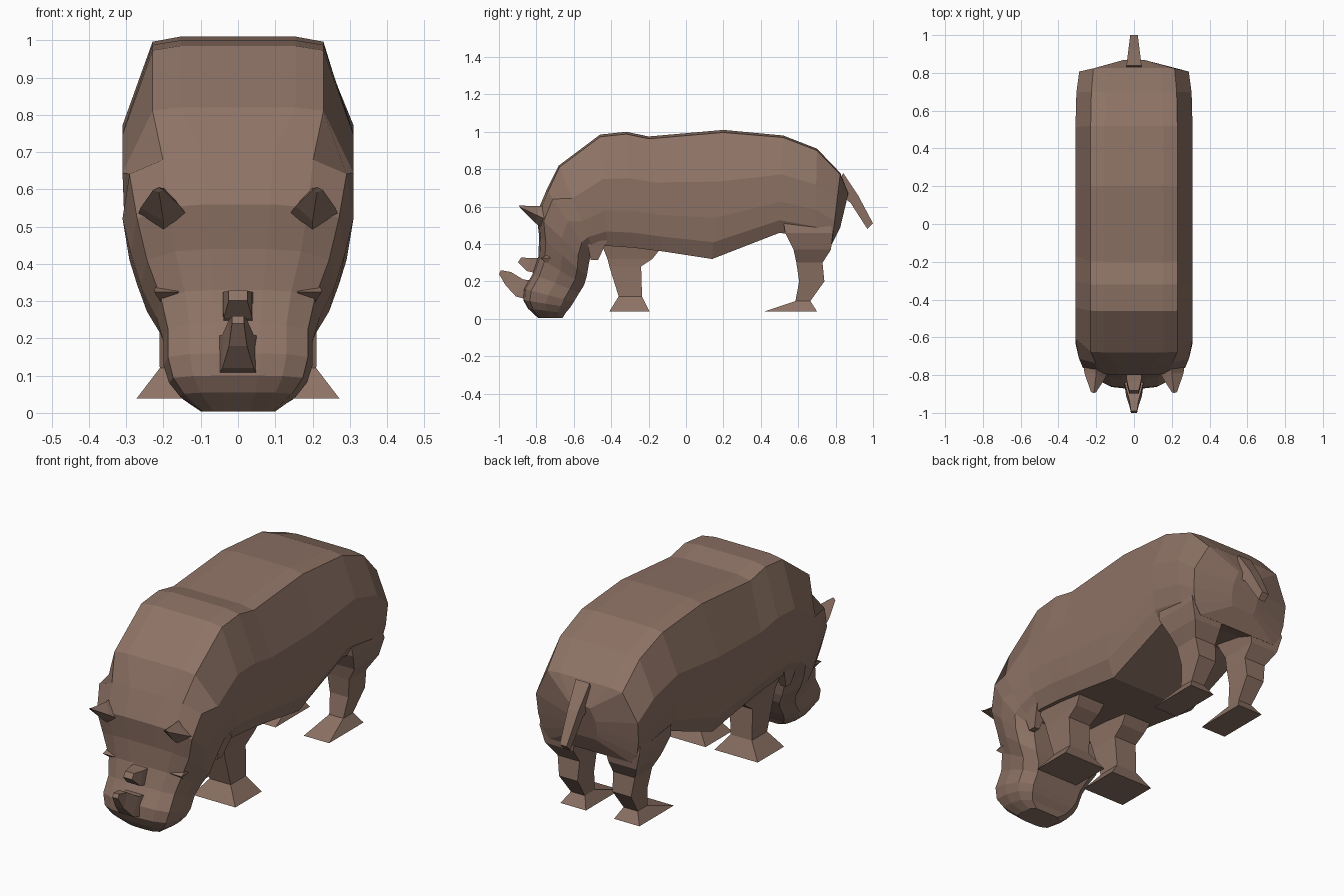
import bpy, bmesh
from mathutils import Vector

if "Cube" in bpy.data.objects:
    bpy.data.objects.remove(bpy.data.objects["Cube"])

hide = bpy.data.materials.new("warm brown hide")
hide.use_nodes = True
hide.diffuse_color = (0.27, 0.17, 0.13, 1)
hide.node_tree.nodes["Principled BSDF"].inputs["Base Color"].default_value = (0.27, 0.17, 0.13, 1)


def loft(name, rings, mirror=False):
    """Skin a list of closed rings, cap both ends, keep flat faces."""
    bm = bmesh.new()
    rows = [[bm.verts.new(p) for p in ring] for ring in rings]
    for a, b in zip(rows, rows[1:]):
        n = len(a)
        for i in range(n):
            j = (i + 1) % n
            bm.faces.new((a[i], a[j], b[j], b[i]))
    bm.faces.new(rows[0])
    bm.faces.new(rows[-1])
    bmesh.ops.recalc_face_normals(bm, faces=bm.faces)
    mesh = bpy.data.meshes.new(name)
    bm.to_mesh(mesh)
    bm.free()
    mesh.materials.append(hide)
    obj = bpy.data.objects.new(name, mesh)
    bpy.context.collection.objects.link(obj)
    if mirror:
        obj.modifiers.new("Mirror", "MIRROR")
    return obj


def slice_ring(profile, top, bottom, width):
    """Symmetric cross-section between a top and a bottom (y, z) point."""
    t, b = Vector((0, *top)), Vector((0, *bottom))
    half = [(t.lerp(b, f), w * width) for w, f in profile]
    right = [p + Vector((w, 0, 0)) for p, w in half]
    left = [p - Vector((w, 0, 0)) for p, w in reversed(half)]
    return right + left


def box_ring(z, y0, y1, x0, x1):
    return [(x0, y0, z), (x1, y0, z), (x1, y1, z), (x0, y1, z)]


def spike_ring(y, z, w, dy, dz):
    """Small rectangle centred on x = 0, its height running along (dy, dz)."""
    return [(-w, y - dy, z - dz), (w, y - dy, z - dz),
            (w, y + dy, z + dz), (-w, y + dy, z + dz)]


# Torso and head in one skin, from rump to chin
TORSO = [(.5, 0), (.74, .02), (1, .4), (.985, .68), (.93, .87), (.8, 1)]
HEAD = [(.3, 0), (.65, .03), (.94, .14), (1, .48), (.94, .8), (.68, 1)]
torso = [
    ((.868, .67), (.825, .49), .08),
    ((.825, .78), (.78, .40), .29),
    ((.70, .91), (.69, .43), .305),
    ((.52, .98), (.50, .46), .31),
    ((.20, 1.01), (.14, .32), .31),
    ((-.20, .975), (-.12, .36), .31),
    ((-.32, 1.0), (-.28, .38), .31),
    ((-.46, .985), (-.42, .39), .31),
    ((-.68, .82), (-.50, .38), .31),
]
head = [
    ((-.745, .69), (-.51, .34), .31),
    ((-.80, .56), (-.52, .29), .288),
    ((-.785, .44), (-.53, .23), .26),
    ((-.79, .33), (-.545, .18), .22),
    ((-.82, .24), (-.57, .14), .20),
    ((-.865, .16), (-.60, .09), .20),
    ((-.87, .10), (-.62, .06), .185),
    ((-.845, .055), (-.645, .03), .155),
    ((-.79, .004), (-.66, .004), .10),
]
loft("body_and_head", [slice_ring(TORSO, *r) for r in torso]
     + [slice_ring(HEAD, *r) for r in head])

# Front legs with flared feet
loft("front_legs", [box_ring(*r) for r in (
    (.039, -.41, -.195, .025, .272),
    (.12, -.36, -.235, .09, .21),
    (.28, -.41, -.24, .08, .212),
    (.32, -.42, -.18, .075, .215),
    (.42, -.46, -.10, .06, .235),
)], mirror=True)

# Hind legs with long pointed feet, thighs running up inside the flank
loft("hind_legs", [box_ring(*r) for r in (
    (.04, .42, .70, .08, .225),
    (.095, .585, .665, .11, .19),
    (.20, .605, .74, .10, .205),
    (.30, .59, .73, .095, .22),
    (.37, .575, .775, .10, .26),
    (.46, .53, .785, .08, .285),
    (.60, .51, .75, .08, .27),
)], mirror=True)

# Tail
loft("tail", [spike_ring(*r) for r in (
    (.82, .73, .04, .02, .05),
    (.90, .64, .03, .02, .02),
    (.985, .495, .02, .015, .015),
)])

# Nose horn curving up, and short brow horn
loft("nose_horn", [spike_ring(*r) for r in (
    (-.82, .15, .055, 0, .055),
    (-.89, .165, .042, .02, .045),
    (-.95, .215, .024, .015, .035),
    (-.995, .25, .016, .005, .01),
)])
loft("brow_horn", [spike_ring(*r) for r in (
    (-.76, .28, .042, 0, .045),
    (-.84, .29, .038, .01, .035),
    (-.89, .315, .025, .008, .013),
)])

# Ears: pointed cups growing out of the temples
loft("ears", [
    [(.12, -.75, .51), (.20, -.73, .46), (.275, -.70, .51), (.20, -.70, .61)],
    [(.155, -.82, .555), (.20, -.81, .515), (.262, -.79, .55), (.20, -.79, .602)],
    [(.20, -.89, .598), (.212, -.885, .592), (.228, -.89, .598), (.212, -.895, .606)],
], mirror=True)

# Eye ridges and jaw folds
loft("eye_ridges", [
    box_ring(.285, -.73, -.66, .15, .20),
    box_ring(.325, -.78, -.62, .16, .225),
    box_ring(.345, -.73, -.66, .15, .22),
], mirror=True)
loft("jaw_folds", [
    box_ring(.315, -.51, -.47, .21, .24),
    box_ring(.42, -.53, -.42, .19, .265),
], mirror=True)
